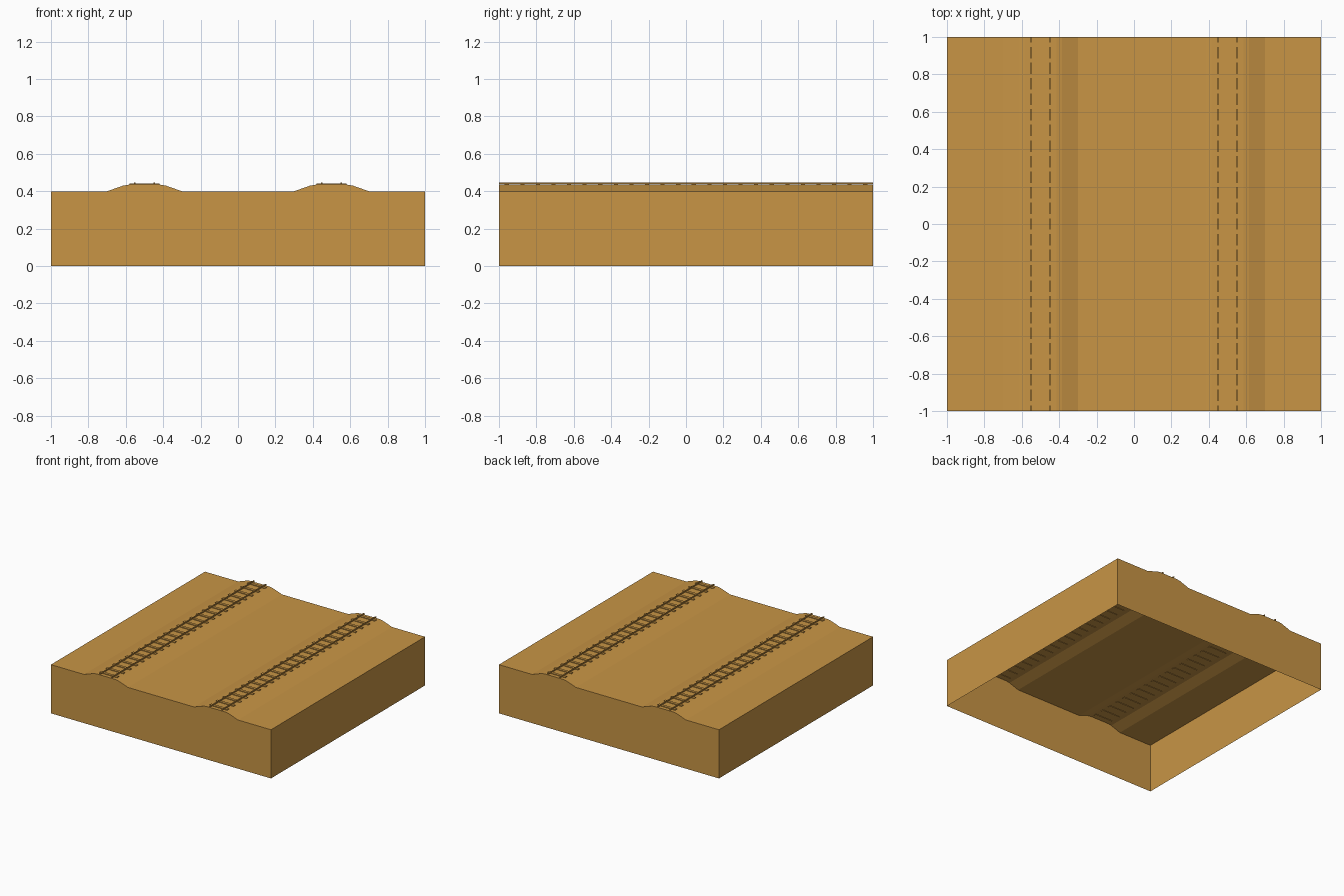
import bpy, bmesh

if "Cube" in bpy.data.objects:
    bpy.data.objects.remove(bpy.data.objects["Cube"])

mat = bpy.data.materials.new("sandy_ochre")
mat.diffuse_color = (0.58, 0.30, 0.06, 1)
mat.use_nodes = True
mat.node_tree.nodes["Principled BSDF"].inputs["Base Color"].default_value = mat.diffuse_color

TRACKS = (-0.5, 0.5)


def finish(name, bm):
    bmesh.ops.recalc_face_normals(bm, faces=bm.faces)
    mesh = bpy.data.meshes.new(name)
    bm.to_mesh(mesh)
    bm.free()
    mesh.materials.append(mat)
    ob = bpy.data.objects.new(name, mesh)
    bpy.context.collection.objects.link(ob)
    return ob


def add_box(bm, centre, size):
    verts = bmesh.ops.create_cube(bm, size=1)["verts"]
    bmesh.ops.scale(bm, vec=size, verts=verts)
    bmesh.ops.translate(bm, vec=centre, verts=verts)


# ground tile: open-bottomed block with two raised embankments
half = [(-0.2, 0.4), (-0.115, 0.43), (-0.085, 0.435)]
bank = half + [(-x, z) for x, z in reversed(half)]
profile = [(-1, 0), (-1, 0.4)]
for cx in TRACKS:
    profile += [(cx + x, z) for x, z in bank]
profile += [(1, 0.4), (1, 0)]

bm = bmesh.new()
front = bm.faces.new([bm.verts.new((x, -1, z)) for x, z in profile])
ext = bmesh.ops.extrude_face_region(bm, geom=[front], use_keep_orig=True)
moved = [g for g in ext["geom"] if isinstance(g, bmesh.types.BMVert)]
bmesh.ops.translate(bm, vec=(0, 2, 0), verts=moved)
bmesh.ops.recalc_face_normals(bm, faces=bm.faces)
bm.normal_update()
# remove the underside so the tile is a shell
bottom = [f for f in bm.faces if all(v.co.z < 0.001 for v in f.verts)]
bmesh.ops.delete(bm, geom=bottom, context="FACES")
finish("ground_tile", bm)

for side, cx in zip(("left", "right"), TRACKS):
    # sleepers
    bm = bmesh.new()
    for i in range(24):
        add_box(bm, (cx, -1 + (i + 0.5) / 12, 0.436), (0.16, 0.022, 0.009))
    finish(side + "_sleepers", bm)
    # rails
    bm = bmesh.new()
    for s in (-1, 1):
        add_box(bm, (cx + s * 0.053, 0, 0.4435), (0.008, 2, 0.009))
    finish(side + "_rails", bm)
